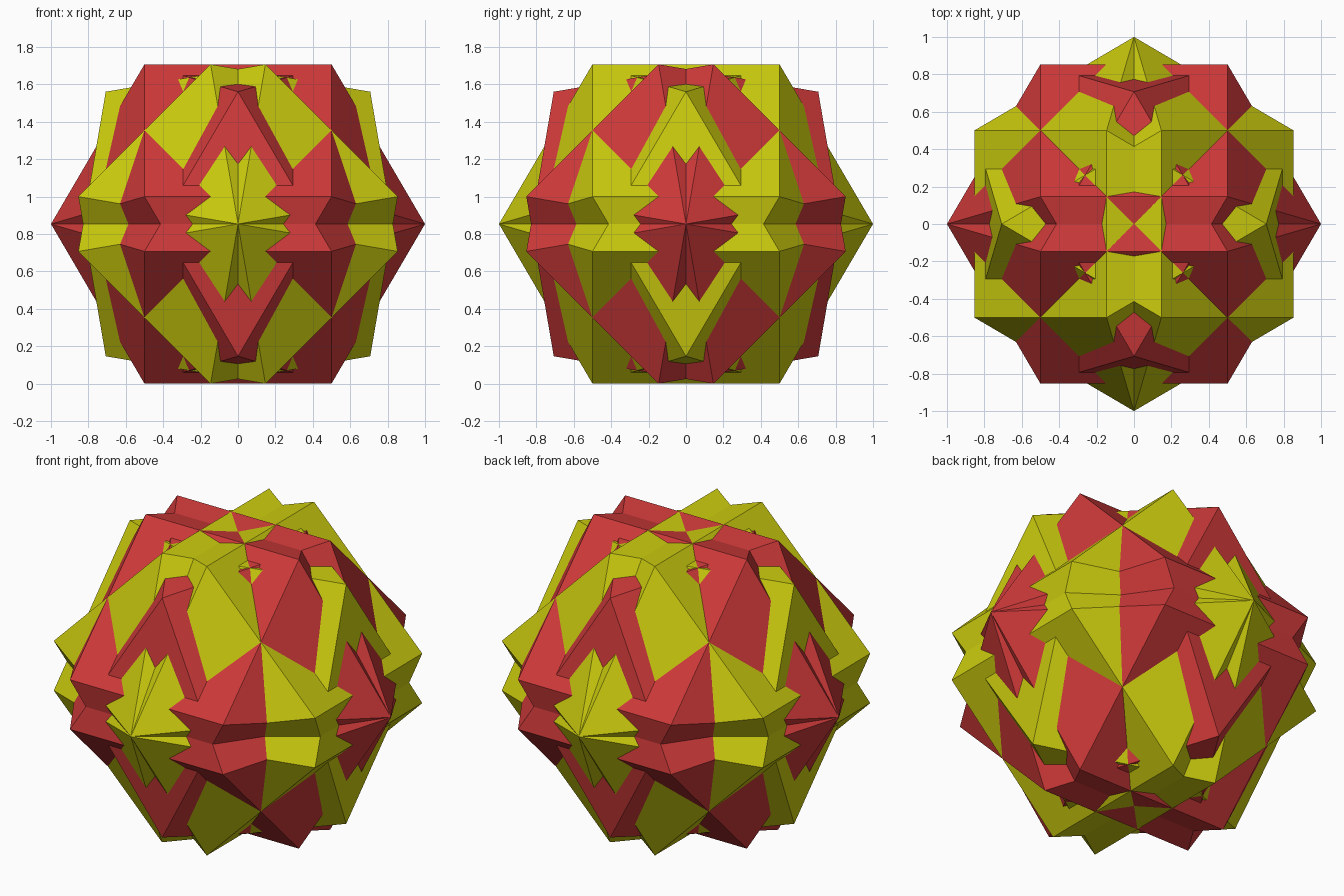
import bpy, bmesh
from math import radians, sqrt
from mathutils import Matrix, Vector

if "Cube" in bpy.data.objects:
    bpy.data.objects.remove(bpy.data.objects["Cube"])

CENTRE_Z = (1 + sqrt(0.5)) / 2


def material(name, rgb):
    mat = bpy.data.materials.new(name)
    mat.use_nodes = True
    mat.diffuse_color = (*rgb, 1)
    mat.node_tree.nodes["Principled BSDF"].inputs["Base Color"].default_value = (*rgb, 1)
    return mat


def cuboctahedron(name, mat, turn, tilt):
    """Unit-radius solid on a vertex axis, tilted about it, then turned about z."""
    s = sqrt(0.5)
    bm = bmesh.new()
    for a in (-s, s):
        for b in (-s, s):
            for p in ((a, b, 0), (a, 0, b), (0, a, b)):
                bm.verts.new(Vector(p))
    bmesh.ops.convex_hull(bm, input=bm.verts[:])
    # Merge hull triangles back into flat squares
    bmesh.ops.dissolve_limit(bm, angle_limit=radians(1), verts=bm.verts[:], edges=bm.edges[:])
    bmesh.ops.recalc_face_normals(bm, faces=bm.faces[:])
    rot = (Matrix.Rotation(radians(turn), 4, 'Z')
           @ Matrix.Rotation(radians(tilt), 4, 'X')
           @ Matrix.Rotation(radians(45), 4, 'Z'))
    bm.transform(Matrix.Translation((0, 0, CENTRE_Z)) @ rot)
    mesh = bpy.data.meshes.new(name)
    bm.to_mesh(mesh)
    bm.free()
    mesh.materials.append(mat)
    obj = bpy.data.objects.new(name, mesh)
    bpy.context.collection.objects.link(obj)


# Two interpenetrating pairs: red along x, yellow along y
pairs = (("red", material("red", (0.62, 0.041, 0.041)), 0),
         ("yellow", material("yellow", (0.597, 0.597, 0.0045)), 90))
for colour, mat, turn in pairs:
    for side, tilt in (("forward", 45), ("backward", -45)):
        cuboctahedron(f"{colour}_solid_{side}", mat, turn, tilt)
